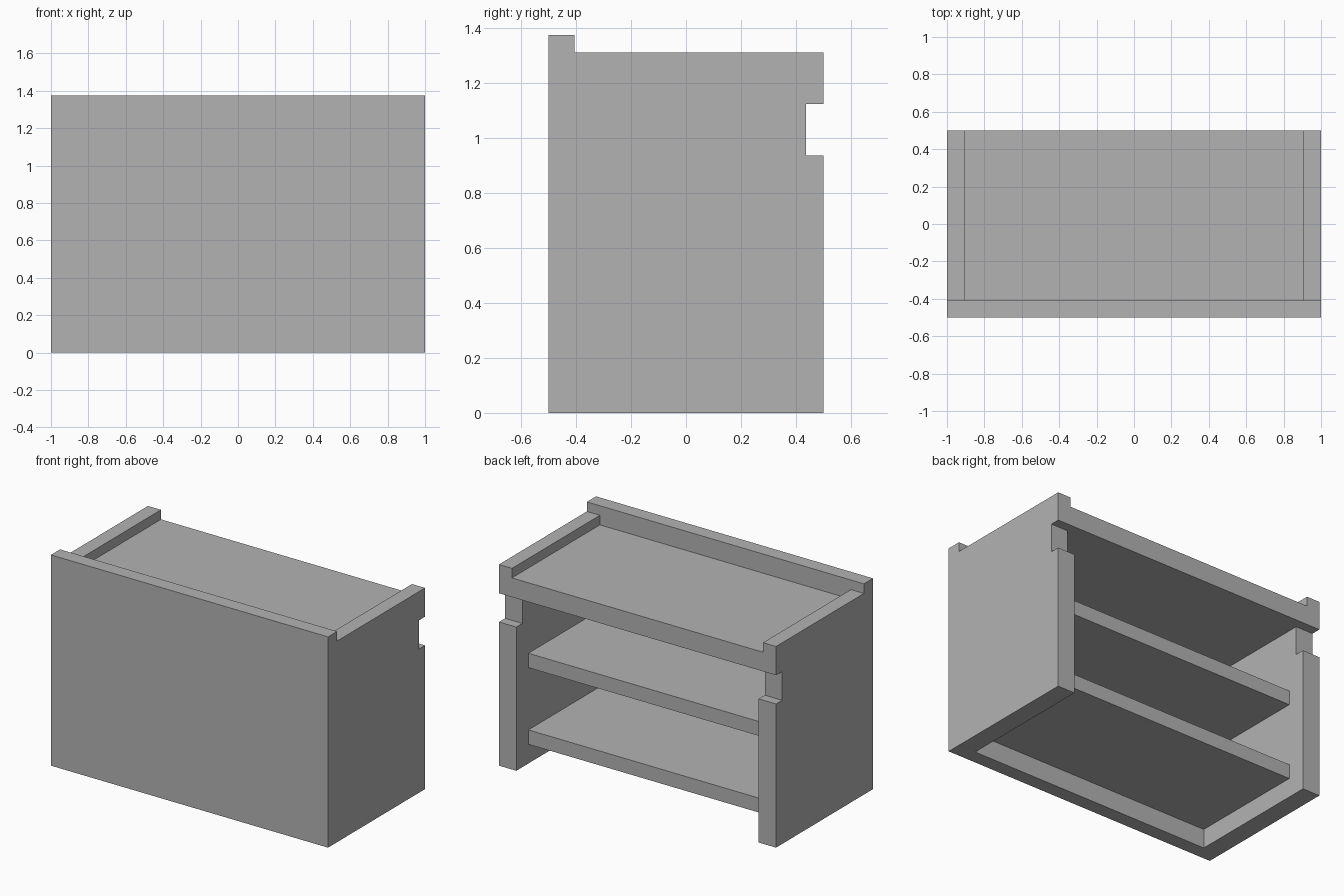
import bpy
import bmesh

if "Cube" in bpy.data.objects:
    bpy.data.objects.remove(bpy.data.objects["Cube"])

grey = bpy.data.materials.new("plain grey")
grey.diffuse_color = (0.45, 0.45, 0.45, 1)
grey.use_nodes = True
grey.node_tree.nodes["Principled BSDF"].inputs["Base Color"].default_value = grey.diffuse_color


def extrude_x(name, profile, x0, x1):
    """Extrude a closed (y, z) outline from x0 to x1."""
    bm = bmesh.new()
    face = bm.faces.new([bm.verts.new((x0, y, z)) for y, z in profile])
    ext = bmesh.ops.extrude_face_region(bm, geom=[face])
    verts = [g for g in ext["geom"] if isinstance(g, bmesh.types.BMVert)]
    bmesh.ops.translate(bm, verts=verts, vec=(x1 - x0, 0, 0))
    bmesh.ops.recalc_face_normals(bm, faces=bm.faces[:])
    mesh = bpy.data.meshes.new(name)
    bm.to_mesh(mesh)
    bm.free()
    mesh.materials.append(grey)
    obj = bpy.data.objects.new(name, mesh)
    bpy.context.collection.objects.link(obj)
    return obj


def box(name, x, y, z):
    outline = [(y[0], z[0]), (y[1], z[0]), (y[1], z[1]), (y[0], z[1])]
    return extrude_x(name, outline, *x)


FRONT, BACK = -0.5, 0.5
INNER = FRONT + 0.094      # back face of the front panel
SIDE = 0.875               # inner face of the side panels
RIM = 0.906                # inner face of the top rims
SLAB, TOP, RIM_TOP = 1.125, 1.25, 1.3125

# Tall front panel, rising above the counter as a lip
box("front_panel", (-1, 1), (FRONT, INNER), (0, 1.375))

# Counter slab
box("counter_top", (-1, 1), (INNER, BACK), (SLAB, TOP))

# Side panels, notched at the back just below the counter
notched = [(INNER, 0), (BACK, 0), (BACK, 0.9375), (0.4375, 0.9375),
           (0.4375, SLAB), (INNER, SLAB)]
for label, s in (("left", -1), ("right", 1)):
    extrude_x(label + "_side_panel", notched, s * SIDE, s)
    box(label + "_counter_rim", (s * RIM, s), (INNER, BACK), (TOP, RIM_TOP))

# Shelves, set in from the open back
for label, z in (("lower", 0.125), ("upper", 0.625)):
    box(label + "_shelf", (-SIDE, SIDE), (INNER, 0.375), (z, z + 0.094))
